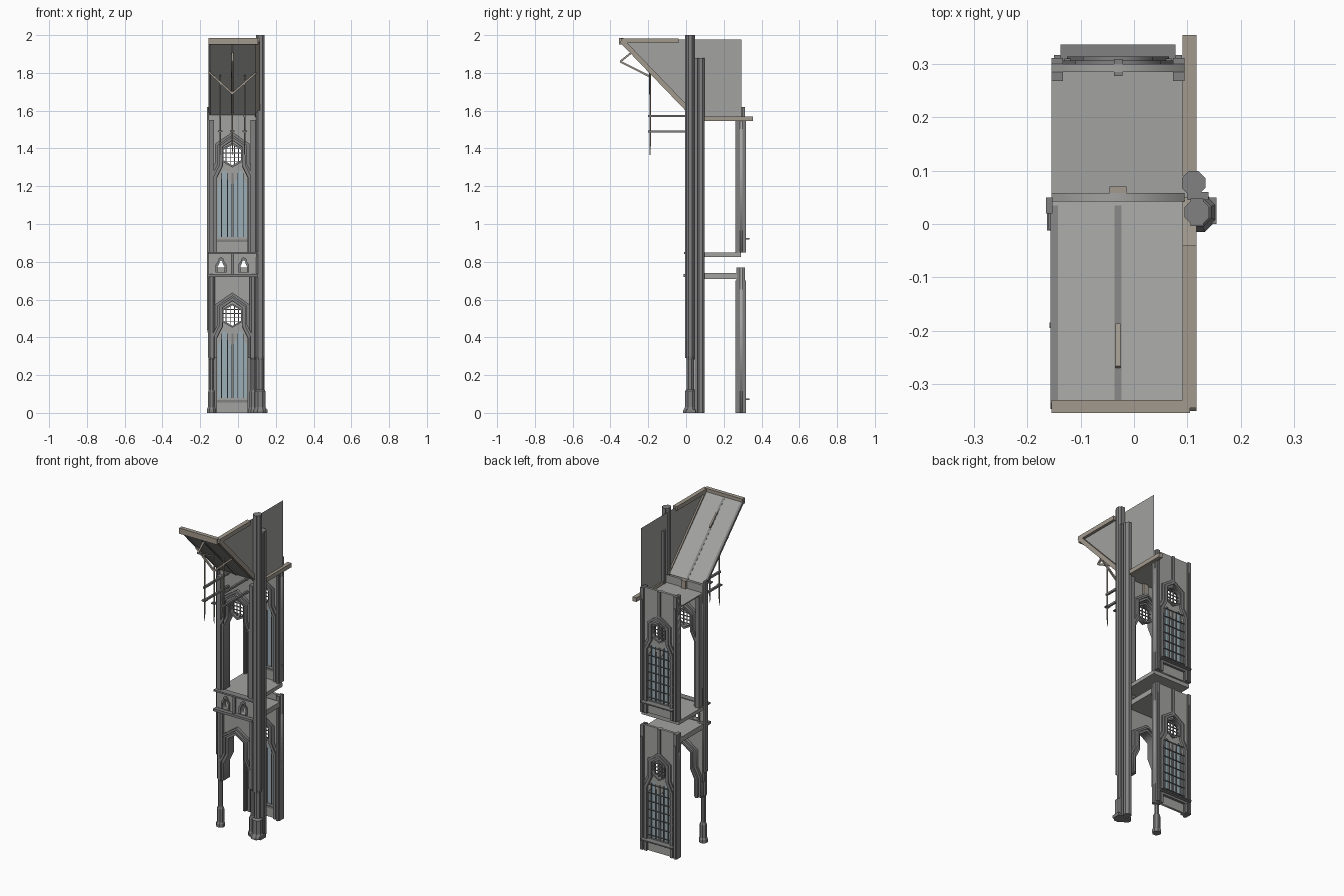
import bpy, bmesh, math
from mathutils import Matrix, Vector

if "Cube" in bpy.data.objects:
    bpy.data.objects.remove(bpy.data.objects["Cube"])

CX = -0.03          # centre line of the bay
UP = 0.85           # height of the upper storey


def material(name, rgb):
    m = bpy.data.materials.new(name)
    m.diffuse_color = (*rgb, 1)
    m.use_nodes = True
    m.node_tree.nodes["Principled BSDF"].inputs["Base Color"].default_value = m.diffuse_color
    return m


WOOD = material("wood", (0.36, 0.32, 0.27))
GLASS = material("glass", (0.33, 0.43, 0.47))
STONE = material("stone", (0.36, 0.36, 0.35))
DARK = material("dark_stone", (0.22, 0.22, 0.22))


def add(name, mesh, mat):
    mesh.materials.append(mat)
    ob = bpy.data.objects.new(name, mesh)
    bpy.context.collection.objects.link(ob)
    return ob


def from_bm(name, bm, mat):
    bmesh.ops.recalc_face_normals(bm, faces=bm.faces)
    me = bpy.data.meshes.new(name)
    bm.to_mesh(me)
    bm.free()
    return add(name, me, mat)


def boxes(name, items, mat=STONE):
    """items: (x0, x1, y0, y1, z0, z1)"""
    bm = bmesh.new()
    for x0, x1, y0, y1, z0, z1 in items:
        m = Matrix.Translation(((x0 + x1) / 2, (y0 + y1) / 2, (z0 + z1) / 2))
        m = m @ Matrix.Diagonal((x1 - x0, y1 - y0, z1 - z0, 1))
        bmesh.ops.create_cube(bm, size=1, matrix=m)
    return from_bm(name, bm, mat)


def beams(name, items, w, mat=WOOD):
    """square bars between point pairs"""
    bm = bmesh.new()
    for p, q in items:
        p, q = Vector(p), Vector(q)
        d = q - p
        m = Matrix.Translation((p + q) / 2) @ d.to_track_quat('Z', 'X').to_matrix().to_4x4()
        bmesh.ops.create_cube(bm, size=1, matrix=m @ Matrix.Diagonal((w, w, d.length, 1)))
    return from_bm(name, bm, mat)


def plate(name, loops, y0, y1, z=0, mat=STONE):
    """flat shape in x/z with holes, thickened from y0 to y1"""
    cu = bpy.data.curves.new(name, 'CURVE')
    cu.dimensions, cu.fill_mode, cu.extrude = '2D', 'BOTH', (y1 - y0) / 2
    for lp in loops:
        s = cu.splines.new('POLY')
        s.points.add(len(lp) - 1)
        for pt, (a, b) in zip(s.points, lp):
            pt.co = (a, b, 0, 1)
        s.use_cyclic_u = True
    tmp = bpy.data.objects.new(name + "_tmp", cu)
    bpy.context.collection.objects.link(tmp)
    dg = bpy.context.evaluated_depsgraph_get()
    me = bpy.data.meshes.new_from_object(tmp.evaluated_get(dg))
    me.transform(Matrix.Translation((CX, (y0 + y1) / 2, z)) @ Matrix.Rotation(math.pi / 2, 4, 'X'))
    bpy.data.objects.remove(tmp)
    me.materials.clear()
    return add(name, me, mat)


def column(name, x, y, profile, n=8, mat=STONE):
    """faceted turned shaft, profile of (radius, z)"""
    bm = bmesh.new()
    rings = [[bm.verts.new((x + r * math.cos(math.tau * (i + .5) / n), y + r * math.sin(math.tau * (i + .5) / n), z))
              for i in range(n)] for r, z in profile]
    for a, b in zip(rings, rings[1:]):
        for i in range(n):
            bm.faces.new((a[i], a[(i + 1) % n], b[(i + 1) % n], b[i]))
    bm.faces.new(rings[0])
    bm.faces.new(rings[-1])
    return from_bm(name, bm, mat)


def arch(d, zb):
    """stepped pointed arch, left foot to right foot, widened by d"""
    h = [(.088 + d, zb), (.088 + d, .40 + .4 * d), (.058 + d, .46 + .4 * d), (.058 + d, .56 + .4 * d)]
    return [(-a, b) for a, b in h] + [(0, .60 + 1.1 * d)] + h[::-1]


def hexagon(r, z=.515):
    return [(r * math.sin(i * math.pi / 3), z + r * math.cos(i * math.pi / 3)) for i in range(6)]


def wall(name, y0, y1, zb, zt, z):
    plate(name, [[(-.125, zb), (-.125, zt), (.125, zt), (.125, zb)] + arch(0, zb)[::-1]], y0, y1, z)


def moulding(name, d0, d1, y0, y1, zb, z):
    plate(name, [arch(d1, zb) + arch(d0, zb)[::-1]], y0, y1, z, DARK)


def lattice(name, y, z):
    items = []
    for t in (-.033, -.011, .011, .033):
        h = .058 - abs(t) * .577
        w = .05 if abs(t) < .029 else (.058 - abs(t)) * 1.732
        items += [(CX + t - .002, CX + t + .002, y - .003, y + .003, z + .515 - h, z + .515 + h),
                  (CX - w, CX + w, y - .003, y + .003, z + .513 + t, z + .517 + t)]
    boxes(name, items, DARK)


# Rear window wall, one per storey
lancet = [(.005, .08), (.077, .08), (.077, .36), (.06, .39), (.06, .42), (.042, .435), (.024, .42), (.024, .39), (.005, .36)]
for tag, z in (("lower", 0), ("upper", UP)):
    wall(f"{tag}_rear_wall", .285, .30, 0, .77, z)
    moulding(f"{tag}_rear_arch_inner", -.008, .008, .272, .314, 0, z)
    moulding(f"{tag}_rear_arch_outer", .008, .022, .28, .307, 0, z)
    plate(f"{tag}_tracery", [arch(-.004, .0), lancet, [(-a, b) for a, b in lancet], hexagon(.056)], .286, .30, z)
    plate(f"{tag}_rose_rim", [hexagon(.064), hexagon(.054)], .278, .308, z, DARK)
    lattice(f"{tag}_rose_lattice", .293, z)
    for s in (-1, 1):
        plate(f"{tag}_glass", [[(s * a, b) for a, b in lancet]], .291, .295, z, GLASS)
    boxes(f"{tag}_mullions", [(CX + a - w, CX + a + w, .283, .304, z + .08, z + .42)
                              for a, w in ((0, .005), (.026, .002), (-.026, .002), (.058, .002), (-.058, .002))], DARK)
    boxes(f"{tag}_saddle_bars", [(CX - .1, CX + .1, .306, .311, z + .1 + i * .052, z + .104 + i * .052) for i in range(7)], DARK)
    boxes(f"{tag}_window_sill", [(CX - .108, CX + .108, .298, .337, z + .068, z + .075),
                                 (CX - .09, CX + .09, .28, .315, z + .055, z + .068)], DARK)
    for s in (-1, 1):
        x = CX + s * .114
        boxes(f"{tag}_rear_pilaster", [(x - .011, x + .011, .268, .312, z, z + .77),
                                       (x - .006, x + .006, .262, .317, z, z + .70)], DARK)
    boxes(f"{tag}_rear_centre_rib", [(CX - .008, CX + .008, .278, .31, z + .6, z + .77)], DARK)

# Front arcade walls and mouldings
wall("lower_front_wall", .042, .058, .38, .74, 0)
wall("upper_front_wall", .042, .058, 0, .75, UP)
for tag, z, zb in (("lower", 0, .29), ("upper", UP, 0)):
    moulding(f"{tag}_front_arch_inner", -.006, .008, .02, .08, zb, z)
    moulding(f"{tag}_front_arch_middle", .008, .02, .01, .09, zb, z)
    moulding(f"{tag}_front_arch_outer", .02, .034, .025, .075, zb, z)
plate("front_rose_rim", [hexagon(.066), hexagon(.054)], .035, .065, UP, DARK)
lattice("front_rose_lattice", .05, UP)
boxes("upper_wall_rib", [(CX - .016, CX + .016, .05, .07, 1.45, 1.60)], WOOD)

# Arcade piers
for tag, s in (("left", -1), ("right", 1)):
    x = CX + s * .11
    column(f"{tag}_pier", x, .03, [(.026, 0), (.026, .02), (.021, .03), (.021, .11), (.014, .125),
                                   (.014, .28), (.020, .295), (.020, .74)], mat=DARK)
    boxes(f"{tag}_upper_pilaster", [(x - .013, x + .013, .01, .09, UP, 1.55)], DARK)
boxes("left_edge_shaft", [(-.165, -.153, .02, .05, .44, 1.62)], DARK)
beams("left_shaft_foot", [((-.159, .035, .45), (-.147, .035, .39))], .012, DARK)

# Tall right-hand column cluster
column("main_shaft", .118, .022, [(.04, 0), (.04, .012), (.03, .03), (.03, .115), (.021, .125), (.021, .28),
                                  (.025, .3), (.025, 2.0)], mat=DARK)
column("rear_shaft", .112, .077, [(.024, 0), (.024, 1.88)], mat=DARK)
boxes("shaft_fillets", [(.106, .130, -.004, .048, .29, 2.0), (.100, .140, .045, .06, 0, 1.88)], DARK)
boxes("main_shaft_base", [(.10, .155, 0, .05, 0, .018)], DARK)

# Gallery floors and parapet
boxes("aisle_ceiling", [(CX - .125, CX + .13, .04, .27, .708, .74)])
boxes("gallery_floor", [(CX - .125, CX + .13, .01, .292, .825, .848)])
holes = []
for c in (-.06, .06):
    holes.append([(c - .028, .742), (c + .028, .742), (c + .028, .785), (c + .014, .805),
                  (c + .014, .815), (c, .825), (c - .014, .815), (c - .014, .805), (c - .028, .785)])
plate("parapet", [[(-.125, .73), (.125, .73), (.125, .845), (-.125, .845)]] + holes, .012, .03)
inner = [[((a - c) * .62 + c, (b - .742) * .8 + .742) for a, b in h] for h, c in zip(holes, (-.06, .06))]
for h, i in zip(holes, inner):
    plate("parapet_arch_trim", [h, i], .004, .036, mat=DARK)
boxes("parapet_rails", [(-.163, .105, -.012, .03, .72, .735), (-.16, .105, -.01, .03, .842, .852),
                        (CX - .008, CX + .008, 0, .035, .735, .845)], DARK)

# Roof, upper ceiling and side panel
slope = Vector((0, .39, -.40)).normalized()
bm = bmesh.new()
pts = [(-.345, 1.98), (.045, 1.58), (.045, 1.573), (-.35, 1.972)]
L, R = [[bm.verts.new((x, y, z)) for y, z in pts] for x in (-.155, .105)]
for i in range(4):
    bm.faces.new((L[i], L[(i + 1) % 4], R[(i + 1) % 4], R[i]))
bm.faces.new(L)
bm.faces.new(R)
from_bm("roof_slope", bm, STONE)
boxes("upper_ceiling", [(-.155, .105, .045, .297, 1.545, 1.552)])
bm = bmesh.new()
bm.faces.new([bm.verts.new((.1, y, z)) for y, z in ((-.34, 1.976), (.295, 1.976), (.295, 1.56), (.05, 1.56))])
from_bm("gable_panel", bm, STONE)

# Roof timbers
beams("roof_truss", [((.104, -.342, 1.972), (.104, 0.04, 1.575)), ((.104, -.345, 1.97), (.104, -.04, 1.97)),
                     ((.104, .09, 1.557), (.104, .355, 1.557))], .026)
beams("roof_ribs", [((CX + a, -.342, 1.968), (CX + a, .03, 1.587)) for a in (-.12, 0)], .014, DARK)
boxes("ridge_beam", [(-.155, .105, -.355, -.33, 1.95, 1.985)], WOOD)
y = -.19
beams("roof_braces", [((CX - .125, y, 1.805), (CX, y, 1.69)), ((CX + .13, y, 1.805), (CX, y, 1.69)),
                      ((CX, y, 1.78), (CX, -.348, 1.86)), ((CX, -.348, 1.86), (CX, -.285, 1.91)),
                      ((CX, -.27, 1.905), (CX, -.19, 1.83))], .010)

# Hanging posts and tie bars
for a in (-.065, 0, .065):
    column("hanging_post", CX + a, y, [(.002, 1.365), (.004, 1.43), (.0045, 1.44), (.0045, 1.79)], 6, WOOD)
    boxes("post_collar", [(CX + a - .012, CX + a + .012, y - .012, y + .012, 1.487, 1.495)], DARK)
beams("tie_bars", [((CX + a, -.2, z), (CX + a, .045, z)) for a in (-.065, .065) for z in (1.49, 1.572)], .012, DARK)
